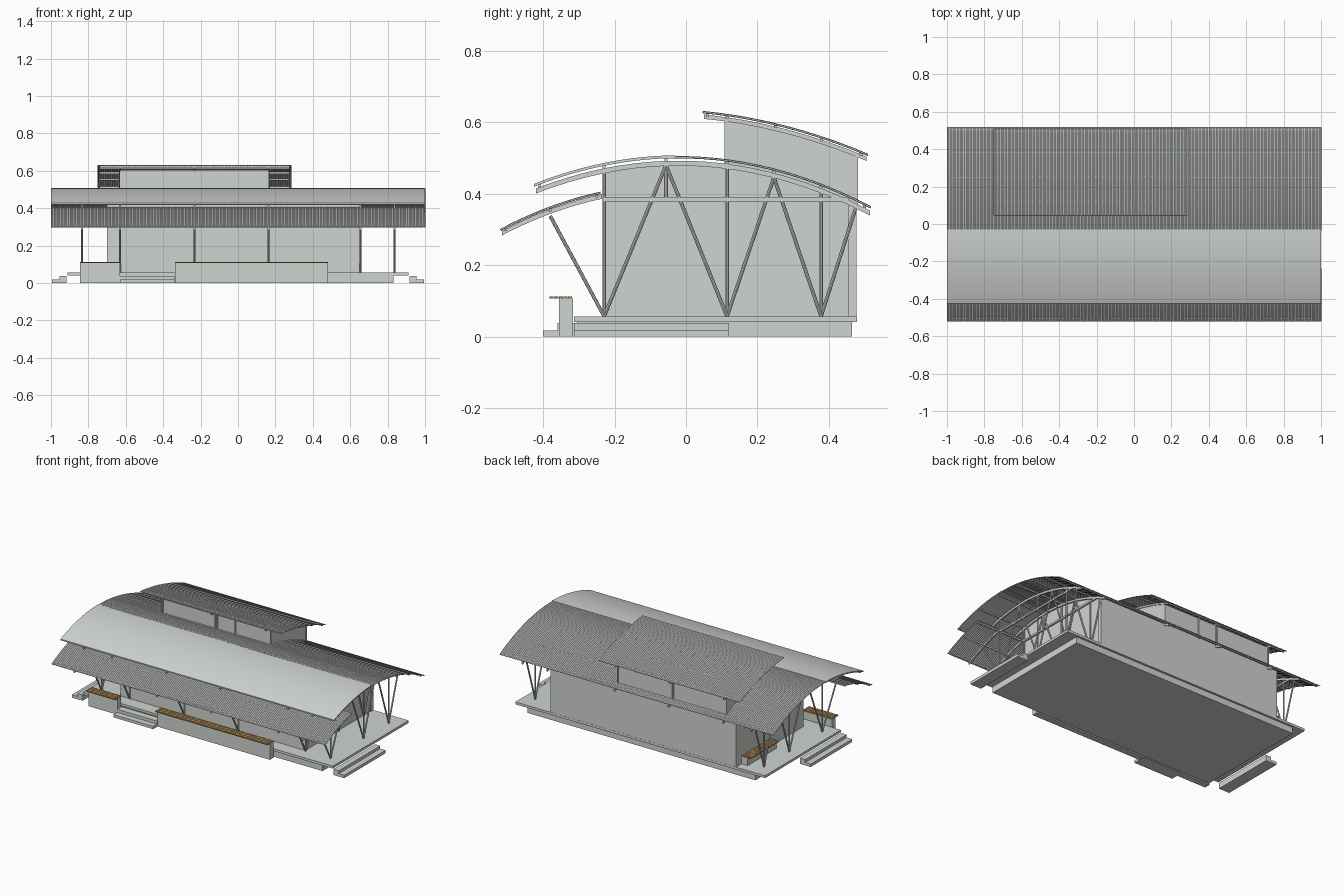
import bpy, bmesh, math
from mathutils import Vector

if "Cube" in bpy.data.objects:
    bpy.data.objects.remove(bpy.data.objects["Cube"])


def material(name, rgb):
    m = bpy.data.materials.new(name)
    m.diffuse_color = (*rgb, 1)
    m.use_nodes = True
    m.node_tree.nodes["Principled BSDF"].inputs["Base Color"].default_value = m.diffuse_color
    return m


GREY = material("pale grey", (0.63, 0.66, 0.63))
WOOD = material("timber brown", (0.40, 0.24, 0.09))


def finish(name, bm, mat=GREY):
    bmesh.ops.recalc_face_normals(bm, faces=bm.faces)
    me = bpy.data.meshes.new(name)
    bm.to_mesh(me)
    bm.free()
    me.materials.append(mat)
    ob = bpy.data.objects.new(name, me)
    bpy.context.collection.objects.link(ob)
    return ob


def add_box(bm, x0, x1, y0, y1, z0, z1):
    vs = bmesh.ops.create_cube(bm, size=1)["verts"]
    for v in vs:
        v.co = Vector((x1 if v.co.x > 0 else x0, y1 if v.co.y > 0 else y0, z1 if v.co.z > 0 else z0))


def boxes(name, items, mat=GREY):
    bm = bmesh.new()
    for b in items:
        add_box(bm, *b)
    return finish(name, bm, mat)


def add_prism(bm, profile, x0, x1):
    """Extrude a closed (y, z) profile along x."""
    a = [bm.verts.new((x0, y, z)) for y, z in profile]
    b = [bm.verts.new((x1, y, z)) for y, z in profile]
    n = len(a)
    bm.faces.new(a)
    bm.faces.new(b[::-1])
    for i in range(n):
        j = (i + 1) % n
        bm.faces.new((a[i], b[i], b[j], a[j]))


def add_tube(bm, p, q, r=0.005):
    p, q = Vector(p), Vector(q)
    d = q - p
    vs = bmesh.ops.create_cone(bm, cap_ends=True, segments=8, radius1=r, radius2=r, depth=d.length)["verts"]
    rot = d.to_track_quat('Z', 'Y')
    for v in vs:
        v.co = rot @ v.co + (p + q) / 2


def arch(y0, z0, y1, z1, rise):
    """Return the roof height as a function of y."""
    def height(y):
        t = (y - y0) / (y1 - y0)
        return z0 + (z1 - z0) * t + 4 * rise * t * (1 - t)
    return height


def spread(a, b, n):
    return [a + (b - a) * i / n for i in range(n + 1)]


def band(h, y0, y1, top, bottom, n=20):
    ys = spread(y0, y1, n)
    return [(y, h(y) - top) for y in ys] + [(y, h(y) - bottom) for y in reversed(ys)]


main_h = arch(-0.425, 0.426, 0.518, 0.365, 0.108)
low_h = arch(-0.52, 0.302, -0.24, 0.406, 0.011)
top_h = arch(0.047, 0.632, 0.51, 0.512, 0.019)
FRAMES = [-0.835, -0.63, -0.232, 0.163, 0.655, 0.837]
FLOOR = 0.057


# Roof sheets
def corrugated(name, h, x0, x1, y0, y1, ny):
    nx = round((x1 - x0) / 0.0125) * 4
    bm = bmesh.new()
    rows = [[bm.verts.new((x, y, h(y) - 0.0012 + 0.0012 * math.sin(i * math.pi / 2)))
             for i, x in enumerate(spread(x0, x1, nx))] for y in spread(y0, y1, ny)]
    for a, b in zip(rows, rows[1:]):
        for i in range(nx):
            bm.faces.new((a[i], a[i + 1], b[i + 1], b[i]))
    ob = finish(name, bm)
    s = ob.modifiers.new("sheet thickness", 'SOLIDIFY')
    s.thickness = 0.004
    s.offset = -1 if ob.data.polygons[0].normal.z > 0 else 1
    return ob


corrugated("main_roof_back_sheet", main_h, -1, 1, -0.035, 0.518, 14)
corrugated("lower_roof_sheet", low_h, -1, 1, -0.52, -0.24, 8)
corrugated("upper_roof_sheet", top_h, -0.75, 0.285, 0.047, 0.51, 10)
bm = bmesh.new()
add_prism(bm, band(main_h, -0.425, -0.03, -0.002, 0.006, 24), -1, 1)
front_sheet = finish("main_roof_front_sheet", bm)
bpy.context.view_layer.objects.active = front_sheet
front_sheet.select_set(True)
bpy.ops.object.shade_smooth_by_angle(angle=math.radians(30))

# Curved rafters
bm = bmesh.new()
for x in FRAMES:
    add_prism(bm, band(main_h, -0.42, 0.515, 0.013, 0.027), x - 0.005, x + 0.005)
    add_prism(bm, band(low_h, -0.515, -0.235, 0.008, 0.021, 10), x - 0.005, x + 0.005)
for x in FRAMES[1:4]:
    add_prism(bm, band(top_h, 0.05, 0.505, 0.010, 0.022, 14), x - 0.005, x + 0.005)
finish("rafters", bm)

# Purlins between rafters and sheets
purlins = []
for h, x0, x1, ys in ((main_h, -0.99, 0.99, (-0.41, -0.23, -0.056, 0.115, 0.246, 0.378, 0.50)),
                      (low_h, -0.99, 0.99, (-0.505, -0.38, -0.25)),
                      (top_h, -0.74, 0.275, (0.06, 0.115, 0.25, 0.38, 0.49))):
    purlins += [(x0, x1, y - 0.004, y + 0.004, h(y) - 0.014, h(y) - 0.003) for y in ys]
boxes("purlins", purlins)

# Truss posts and V-shaped struts
bm = bmesh.new()
APEX = [(-0.38, 0.338), (-0.056, main_h(-0.056) - 0.025), (0.246, main_h(0.246) - 0.025), (0.475, 0.36)]
FEET = [-0.229, 0.115, 0.378]
for x in FRAMES:
    for i, y in enumerate(FEET):
        add_tube(bm, (x, y, FLOOR), (x, y, main_h(y) - 0.025))
        for ay, az in (APEX[i], APEX[i + 1]):
            add_tube(bm, (x, y, FLOOR), (x, ay, az))
    add_tube(bm, (x, -0.056, 0.383), (x, *APEX[1]))
    add_box(bm, x - 0.005, x + 0.005, -0.229, 0.455, 0.378, 0.389)
finish("truss_frames", bm)

# Enclosed hall, its walls rising to the curved roof
bm = bmesh.new()
add_prism(bm, [(0.455, FLOOR), (-0.226, FLOOR)] + [(y, main_h(y) - 0.026) for y in spread(-0.226, 0.455, 16)],
          -0.70, 0.65)
finish("hall_walls", bm)
bm = bmesh.new()
add_prism(bm, [(0.477, FLOOR), (0.453, FLOOR), (0.453, main_h(0.453) - 0.014), (0.477, main_h(0.477) - 0.014)],
          -0.70, 0.655)
finish("back_wall", bm)

# Raised clerestory with mullions
bm = bmesh.new()
add_prism(bm, [(0.477, 0.37), (0.115, 0.46)] + [(y, top_h(y) - 0.020) for y in spread(0.115, 0.477, 10)],
          -0.63, 0.163)
finish("clerestory_walls", bm)
mullions = []
for x in (-0.63, -0.243, -0.23, -0.098, 0.163):
    mullions.append((x - 0.004, x + 0.004, 0.108, 0.117, 0.48, 0.605))
    mullions.append((x - 0.004, x + 0.004, 0.474, 0.482, 0.37, 0.51))
boxes("clerestory_mullions", mullions)

# Floor slab and plinth
boxes("floor_slab", [(-0.912, 0.912, -0.313, 0.478, 0.041, FLOOR)])
boxes("plinth", [(-0.832, 0.832, -0.305, 0.464, 0, 0.041)])

# Steps at both ends and at the front
steps = []
for s in (-1, 1):
    for outer, z0, z1 in ((0.995, 0, 0.019), (0.955, 0.019, 0.038)):
        a, b = sorted((s * 0.916, s * outer))
        steps.append((a, b, -0.313, 0.12, z0, z1))
boxes("side_steps", steps)
boxes("front_steps", [(-0.63, -0.34, -0.40, -0.314, 0, 0.018), (-0.63, -0.34, -0.36, -0.314, 0.018, 0.038)])

# Bench walls with timber seats
SPANS = [(-0.845, -0.632), (-0.338, 0.482)]
boxes("bench_walls", [(a, b, -0.355, -0.316, 0, 0.107) for a, b in SPANS])
boxes("bench_seats", [(a, b, y, y + 0.0115, 0.107, 0.113) for a, b in SPANS
                      for y in (-0.382, -0.369, -0.356, -0.343, -0.330)], WOOD)

# Porch bench along the end wall
boxes("porch_bench_seat", [(x, x + 0.0115, 0.12, 0.42, 0.105, 0.111)
                           for x in (-0.765, -0.752, -0.739, -0.726, -0.713)], WOOD)
boxes("porch_bench_base", [(-0.745, -0.70, 0.12, 0.42, FLOOR, 0.105)])
